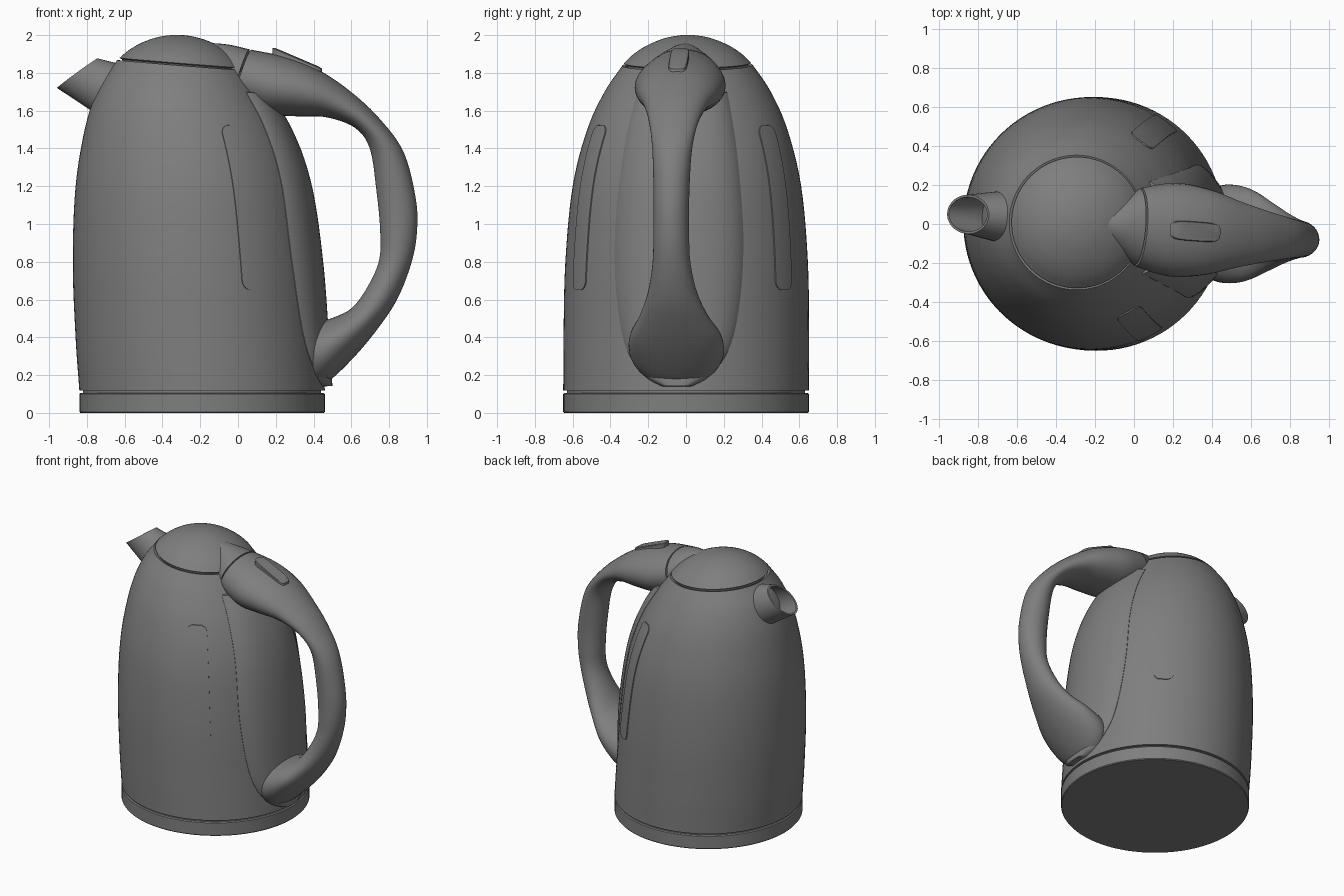
import bpy, bmesh
from math import sin, cos, asin, pi, radians
from mathutils import Vector, Matrix

cube = bpy.data.objects.get("Cube")
if cube:
    bpy.data.objects.remove(cube, do_unlink=True)

grey = bpy.data.materials.new("dark grey plastic")
grey.use_nodes = True
COLOUR = (0.21, 0.21, 0.21, 1)
grey.diffuse_color = COLOUR
grey.node_tree.nodes["Principled BSDF"].inputs["Base Color"].default_value = COLOUR

# The spout-handle axis is turned slightly about the body axis
PIVOT = Vector((-0.19, 0, 0))
TURN = Matrix.Translation(PIVOT) @ Matrix.Rotation(radians(-4.3), 4, "Z") @ Matrix.Translation(-PIVOT)
parts = []


def loft(name, rings, closed=True, cap_start=True, cap_end=True):
    """Skin a list of equal-length point rows."""
    bm = bmesh.new()
    rows = [[bm.verts.new(p) for p in ring] for ring in rings]
    n = len(rows[0])
    for a, b in zip(rows, rows[1:]):
        for i in range(n if closed else n - 1):
            j = (i + 1) % n
            bm.faces.new((a[i], a[j], b[j], b[i]))
    if closed and cap_start:
        bm.faces.new(rows[0][::-1])
    if closed and cap_end:
        bm.faces.new(rows[-1])
    bmesh.ops.recalc_face_normals(bm, faces=bm.faces)
    bm.transform(TURN)
    mesh = bpy.data.meshes.new(name)
    bm.to_mesh(mesh)
    bm.free()
    obj = bpy.data.objects.new(name, mesh)
    bpy.context.collection.objects.link(obj)
    mesh.materials.append(grey)
    parts.append(obj)
    return obj


def spline(rows, steps):
    """Catmull-Rom through rows of numbers."""
    pts = [Vector(r) for r in rows]
    pts = [2 * pts[0] - pts[1]] + pts + [2 * pts[-1] - pts[-2]]
    out = []
    for a, b, c, d in zip(pts, pts[1:], pts[2:], pts[3:]):
        for k in range(steps):
            t = k / steps
            out.append(0.5 * (2 * b + (c - a) * t + (2 * a - 5 * b + 4 * c - d) * t * t
                              + (3 * b - a - 3 * c + d) * t ** 3))
    return out + [pts[-2]]


def lookup(table, z):
    """Linear interpolation on the first column."""
    for a, b in zip(table, table[1:]):
        if z <= b[0]:
            return a.lerp(b, max(0, (z - a[0]) / (b[0] - a[0])))
    return table[-1]


def ring(z, cx, r, n=96):
    """Body cross-section, tilting towards the lid seam."""
    tilt = 0.08 * min(1, max(0, (z - 1.4) / 0.44))
    return [(cx + r * cos(2 * pi * i / n), r * sin(2 * pi * i / n),
             z - tilt * r * cos(2 * pi * i / n)) for i in range(n)]


# Base ring, with a recessed neck under the body
loft("base", [ring(z, -0.19, r) for z, r in
              ((0, 0.645), (0.006, 0.65), (0.1, 0.65), (0.106, 0.643), (0.106, 0.63), (0.13, 0.63))])

# Body: height, centre, radius
profile = spline([(0.118, -0.19, 0.65), (0.4, -0.21, 0.65), (0.8, -0.233, 0.642), (1.2, -0.255, 0.605),
                  (1.5, -0.28, 0.53), (1.7, -0.297, 0.44), (1.84, -0.295, 0.345)], 6)
inner_lip = [(1.835, -0.295, 0.328), (1.8, -0.295, 0.32)]
loft("body", [ring(*p) for p in [(0.118, -0.19, 0.62)] + profile + inner_lip])

# Domed lid
dome = spline([(1.852, -0.292, 0.336), (1.9, -0.29, 0.285), (1.945, -0.29, 0.215),
               (1.98, -0.29, 0.13), (1.996, -0.29, 0.055), (2.0, -0.29, 0.004)], 4)
loft("lid", [ring(*p) for p in [(1.82, -0.292, 0.315), (1.846, -0.292, 0.322)] + dome])


def patch(name, azimuth, z0, z1, width, offset, rows=40, cols=20):
    """Plate that follows the body; its border sinks into the wall."""
    grid = []
    for i in range(rows + 1):
        z = z0 + (z1 - z0) * (1 - cos(pi * i / rows)) / 2
        _, cx, r = lookup(profile, z)
        line = []
        for j in range(cols + 1):
            s = sin(pi * (j / cols - 0.5))
            border = i in (0, rows) or j in (0, cols)
            a = azimuth + asin(s * width(z) / r)
            rad = r + (-0.01 if border else offset(s, z))
            tilt = 0.08 * min(1, max(0, (z - 1.4) / 0.44))
            line.append((cx + rad * cos(a), rad * sin(a), z - tilt * rad * cos(a)))
        grid.append(line)
    return loft(name, grid, closed=False)


# Raised backing panel behind the handle
panel_width = spline([(0.14, 0.08), (0.2, 0.18), (0.35, 0.28), (0.6, 0.33), (0.9, 0.345),
                      (1.2, 0.325), (1.5, 0.285), (1.72, 0.24)], 5)
patch("handle_panel", 0, 0.14, 1.72, lambda z: lookup(panel_width, z)[1],
      lambda s, z: 0.042 * (1 - abs(s) ** 5))


# Water level windows on both sides
def window_width(z, lo=0.65, hi=1.53, half=0.07, corner=0.05):
    d = max(0, corner - min(z - lo, hi - z))
    return half - corner + (corner ** 2 - min(d, corner) ** 2) ** 0.5


for side, sign in (("left", 1), ("right", -1)):
    patch(side + "_window", sign * radians(57), 0.65, 1.53, window_width, lambda s, z: 0.006)

# Handle: outer x z, inner x z, half width
sections = [(-0.17, 1.96, -0.22, 1.70, 0.08), (-0.05, 1.95, -0.12, 1.67, 0.14),
            (0.07, 1.923, -0.02, 1.64, 0.2), (0.25, 1.885, 0.15, 1.58, 0.24),
            (0.43, 1.815, 0.32, 1.57, 0.22), (0.6, 1.70, 0.47, 1.565, 0.17),
            (0.75, 1.56, 0.62, 1.51, 0.13), (0.88, 1.38, 0.70, 1.40, 0.105),
            (0.945, 1.13, 0.735, 1.18, 0.095), (0.95, 0.95, 0.755, 0.97, 0.095),
            (0.92, 0.79, 0.75, 0.81, 0.1), (0.85, 0.61, 0.69, 0.67, 0.13),
            (0.76, 0.47, 0.61, 0.56, 0.18), (0.63, 0.31, 0.52, 0.51, 0.24),
            (0.48, 0.165, 0.42, 0.48, 0.25), (0.38, 0.12, 0.3, 0.46, 0.2)]


def grip_ring(s, n=32):
    ox, oz, ix, iz, w = s
    out = []
    for i in range(n):
        a = 2 * pi * i / n
        t = 0.5 + 0.5 * cos(a)
        out.append((ix + (ox - ix) * t, w * sin(a), iz + (oz - iz) * t))
    return out


path = spline(sections, 6)
seam = 12
loft("lid_tongue", [grip_ring(s) for s in path[:seam] + [path[seam - 1].lerp(path[seam], 0.6)]])
loft("handle", [grip_ring(s) for s in path[seam:]])


# Open pouring spout: outer skin, rim, inner skin
def spout_ring(top, bottom, half, shrink=0.0, n=40):
    t, b = Vector((top[0], 0, top[1])), Vector((bottom[0], 0, bottom[1]))
    mid, axis = (t + b) / 2, (t - b) / 2
    axis *= 1 - shrink / axis.length
    return [mid + axis * cos(2 * pi * i / n) + Vector((0, (half - shrink) * sin(2 * pi * i / n), 0))
            for i in range(n)]


root = ((-0.56, 1.83), (-0.68, 1.535), 0.145)
mouth = ((-0.745, 1.877), (-0.96, 1.72), 0.1)
loft("spout", [spout_ring(*root), spout_ring(*mouth), spout_ring(*mouth, 0.012),
               spout_ring(*root, 0.012)], cap_start=False)

# Switch on top of the handle: waisted capsule, lifted at the lid end
outline = []
for i in range(48):
    a = 2 * pi * i / 48
    u = cos(a)
    side = 1 if sin(a) >= 0 else -1
    v = side * abs(sin(a)) ** 0.5 * (0.05 + 0.012 * u * u)
    outline.append((0.13 * u, v))


def switch_ring(scale, lift):
    return [(0.315 + u * scale, v * scale, 1.868 - 0.37 * u * scale + lift - (0.05 * u if lift > 0 else 0))
            for u, v in outline]


loft("switch", [switch_ring(1, -0.04), switch_ring(1, 0.008), switch_ring(0.93, 0.013)])

# Smooth shading with crisp edges
bpy.ops.object.select_all(action="DESELECT")
for obj in parts:
    obj.select_set(True)
bpy.context.view_layer.objects.active = parts[0]
bpy.ops.object.shade_smooth_by_angle(angle=radians(35))
